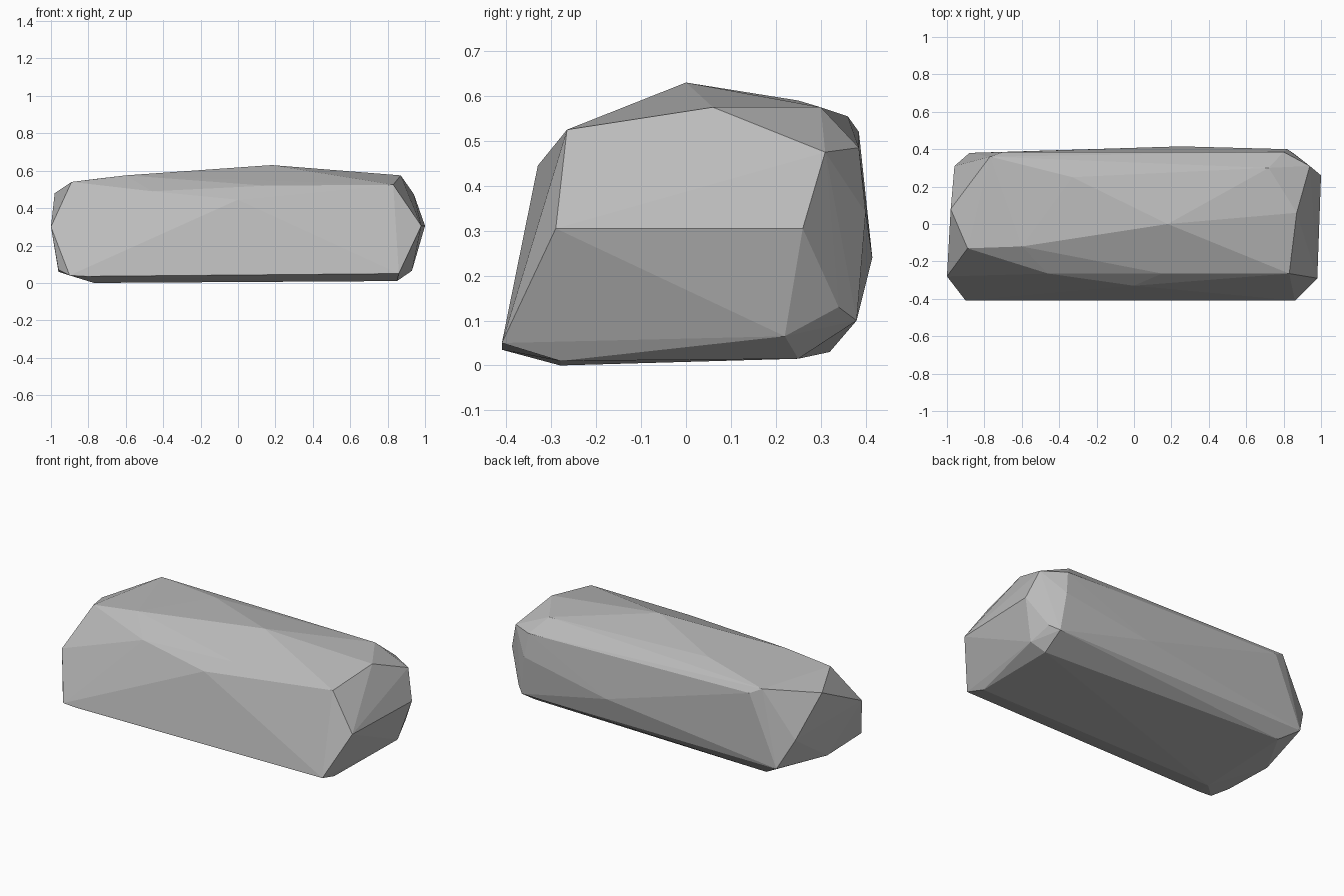
import bpy
import bmesh

# Remove the default object
default = bpy.data.objects.get("Cube")
if default:
    bpy.data.objects.remove(default, do_unlink=True)


def make_material(name, colour):
    material = bpy.data.materials.new(name)
    material.use_nodes = True
    material.diffuse_color = colour
    shader = next(n for n in material.node_tree.nodes if n.type == "BSDF_PRINCIPLED")
    shader.inputs["Base Color"].default_value = colour
    shader.inputs["Roughness"].default_value = 0.9
    return material


def add_corners(bm, corners):
    for corner in corners:
        bm.verts.new(corner)


def build_boulder(name, regions, material):
    """Wrap the corners of every region in one faceted stone shell."""
    bm = bmesh.new()
    for corners in regions:
        add_corners(bm, corners)
    shell = bmesh.ops.convex_hull(bm, input=bm.verts[:])
    # Drop corners that ended up inside the shell
    loose = [v for v in bm.verts if not v.link_faces]
    bmesh.ops.delete(bm, geom=loose, context="VERTS")
    bmesh.ops.recalc_face_normals(bm, faces=bm.faces[:])
    mesh = bpy.data.meshes.new(name)
    bm.to_mesh(mesh)
    bm.free()
    mesh.materials.append(material)
    for face in mesh.polygons:
        face.use_smooth = False
    boulder = bpy.data.objects.new(name, mesh)
    bpy.context.collection.objects.link(boulder)
    return boulder


# Left end: a chisel edge between two sloping facets
left_end = [
    (.98, -.29, .305), (1, .26, .305),
    (.83, -.265, .525), (.87, .06, .575), (.94, .31, .475),
    (.93, .22, .065), (.9, .34, .13),
]

# Right end: blunter, broken into several chips
right_end = [
    (-1, -.28, .3), (-.96, -.33, .07), (-.98, .08, .48),
    (-.89, -.13, .54), (-.96, .31, .27), (-.96, 0, .06),
]

# Front: long sloping face with a raised crease
front_face = [
    (.86, -.41, .05), (-.9, -.41, .04), (-.81, -.41, .035),
    (-.46, -.265, .49), (0, -.33, .445), (.15, -.265, .52),
]

# Top: low peak with ridges running to each end
top_ridges = [
    (.18, 0, .63), (-.15, -.05, .59), (-.6, -.12, .575),
    (-.33, .25, .59), (.72, .3, .575), (-.77, .36, .555),
]

# Back: nearly upright wall that bulges in the middle
back_wall = [
    (-.7, .385, .52), (.8, .385, .485), (.82, .4, .34),
    (.25, .415, .24), (.85, .38, .1), (-.88, .38, .1),
]

# Underside: almost flat resting face
underside = [
    (-.77, -.28, 0), (.85, -.28, .01),
    (.85, .25, .015), (-.77, .32, .03),
]

stone_grey = make_material("stone_grey", (.5, .5, .5, 1))
build_boulder(
    "boulder",
    [left_end, right_end, front_face, top_ridges, back_wall, underside],
    stone_grey,
)
